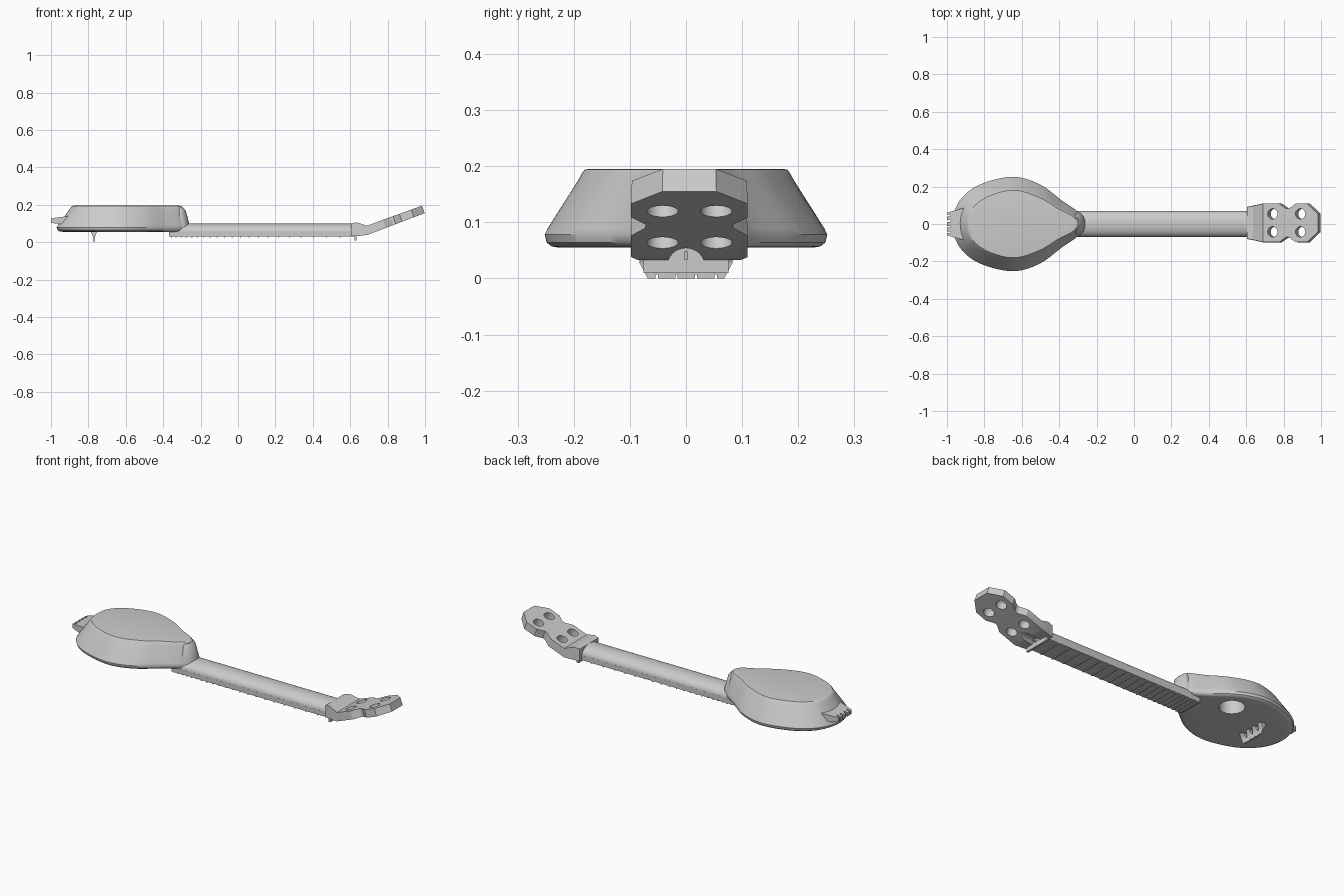
import bpy, bmesh, math
from mathutils import Vector

if "Cube" in bpy.data.objects:
    bpy.data.objects.remove(bpy.data.objects["Cube"], do_unlink=True)

grey = bpy.data.materials.new("plain grey")
grey.use_nodes = True
color = (0.6, 0.6, 0.6, 1)
grey.diffuse_color = color
grey.node_tree.nodes["Principled BSDF"].inputs["Base Color"].default_value = color


def finish(name, bm, smooth=False):
    bmesh.ops.recalc_face_normals(bm, faces=bm.faces)
    mesh = bpy.data.meshes.new(name)
    bm.to_mesh(mesh)
    bm.free()
    obj = bpy.data.objects.new(name, mesh)
    bpy.context.collection.objects.link(obj)
    mesh.materials.append(grey)
    if smooth:
        activate(obj)
        bpy.ops.object.shade_smooth_by_angle(angle=math.radians(35))
    return obj


def activate(obj):
    bpy.ops.object.select_all(action='DESELECT')
    obj.select_set(True)
    bpy.context.view_layer.objects.active = obj


def loft(name, rings, smooth=False):
    """Skin matching rings of points and cap both ends."""
    bm = bmesh.new()
    rows = [[bm.verts.new(p) for p in ring] for ring in rings]
    n = len(rows[0])
    for a, b in zip(rows, rows[1:]):
        for i in range(n):
            j = (i + 1) % n
            bm.faces.new((a[i], a[j], b[j], b[i]))
    bm.faces.new(rows[0])
    bm.faces.new(rows[-1])
    return finish(name, bm, smooth)


def box(name, x0, x1, y0, y1, z0, z1):
    return loft(name, [[(x0, y0, z), (x1, y0, z), (x1, y1, z), (x0, y1, z)] for z in (z0, z1)])


def rod(name, a, b, r, sides=32):
    """Cylinder between two points."""
    a, b = Vector(a), Vector(b)
    turn = (b - a).to_track_quat('Z', 'Y')
    ring = [turn @ Vector((r * math.cos(t), r * math.sin(t), 0))
            for t in (2 * math.pi * i / sides for i in range(sides))]
    return loft(name, [[p + end for p in ring] for end in (a, b)])


def cut(target, cutters):
    for c in cutters:
        c.hide_render = True
        mod = target.modifiers.new("cut", 'BOOLEAN')
        mod.operation = 'DIFFERENCE'
        mod.solver = 'EXACT'
        mod.object = c
        activate(target)
        bpy.ops.object.modifier_apply(modifier=mod.name)
        bpy.data.objects.remove(c, do_unlink=True)


def smooth_outline(half, steps=8):
    """Mirror a half outline and run a rounded curve through it."""
    pts = half + [(x, -y) for x, y in reversed(half) if y > 0]
    pts = [Vector(p) for p in pts]
    n, out = len(pts), []
    for i in range(n):
        p0, p1, p2, p3 = (pts[(i + k) % n] for k in (-1, 0, 1, 2))
        for s in range(steps):
            t = s / steps
            out.append(0.5 * (2 * p1 + (p2 - p0) * t + (2 * p0 - 5 * p1 + 4 * p2 - p3) * t * t
                              + (3 * p1 - p0 - 3 * p2 + p3) * t ** 3))
    return out


# Pear-shaped body, tapering to its raised back
wide = smooth_outline([(-.97, 0), (-.935, .12), (-.83, .208), (-.655, .252),
                       (-.51, .215), (-.385, .125), (-.295, .06), (-.28, 0)])
narrow = smooth_outline([(-.895, 0), (-.87, .09), (-.78, .155), (-.64, .187),
                         (-.5, .145), (-.4, .085), (-.315, .04), (-.295, 0)])
centre = Vector((-.6, 0))


def body_ring(z, t, scale):
    ring = [centre + (a.lerp(b, t) - centre) * scale for a, b in zip(wide, narrow)]
    return [(p.x, p.y, z) for p in ring]


body = loft("body", [body_ring(*r) for r in (
    (.055, 0, .90), (.057, 0, .95), (.064, 0, .985), (.078, 0, 1), (.09, .09, 1),
    (.175, .92, 1), (.188, 1, .99), (.194, 1, .965), (.195, 1, .93))])
cut(body, [rod("sound_hole_cutter", (-.55, .1, 0), (-.55, .1, .13), .065, 48)])
activate(body)
bpy.ops.object.shade_smooth_by_angle(angle=math.radians(35))


# Rounded neck
def arc(x):
    return [(x, .07 * math.cos(t), .05 + .05 * math.sin(t) ** .8)
            for t in (math.pi * i / 24 for i in range(25))]


loft("neck", [arc(-.33), arc(.63)], True)


# Heel joining neck and body
def heel_ring(z, r, reach):
    return [(-.31 + reach * math.cos(t), r * math.sin(t), z)
            for t in (2 * math.pi * i / 32 for i in range(32))]


loft("heel", [heel_ring(.055, .066, .055), heel_ring(.09, .064, .052),
              heel_ring(.17, .045, .03), heel_ring(.187, .036, .014)], True)

# Fingerboard, nut and frets spaced for the string length
box("fingerboard", -.37, .625, -.07, .07, .029, .056)
nut = box("nut", .622, .634, -.076, .076, .01, .06)
nut_x, bridge_x = .625, -.77
for n in range(1, 22):
    x = bridge_x + (nut_x - bridge_x) * 2 ** (-n / 12)
    box("fret", x - .003, x + .003, -.069, .069, .024, .031)

# Headstock lofted along its length, with a waist and clipped corners
off = .006
stations = [(.605, .086, .1, .033), (.635, .092, .106, .033), (.69, .104, .088, .038),
            (.79, .104, .12, .076), (.827, .078, .133, .09), (.843, .078, .139, .096),
            (.877, .104, .151, .109), (.94, .104, .174, .133), (.998, .048, .195, .155)]
rings = []
for x, w, top, bottom in stations:
    lean = .014 if x > .7 else 0
    rings.append([(x, off - w, bottom), (x, off + w, bottom),
                  (x - lean, off + w * .985, top), (x - lean, off - w * .985, top)])
head = loft("headstock", rings)
tilt = Vector((-math.sin(.36), 0, math.cos(.36)))
cutters = [rod("scoop_cutter", (.635, 0, .02), (.74, 0, .02), .034)]
for x, z in ((.75, .083), (.898, .138)):
    for side in (-1, 1):
        p = Vector((x, off + side * .048, z))
        cutters.append(rod("peg_hole_cutter", p - tilt * .06, p + tilt * .06, .028))
cut(head, cutters)
activate(head)
bpy.ops.object.shade_smooth_by_angle(angle=math.radians(25))
box("truss_rod", .625, .65, -.004, .004, .034, .048)

# Bridge: a slim saddle bar with flared feet and string notches
bridge = loft("bridge", [
    [(bridge_x - d, -w, z), (bridge_x + d, -w, z), (bridge_x + d, w, z), (bridge_x - d, w, z)]
    for z, d, w in ((0, .003, .068), (.028, .004, .083), (.045, .012, .083), (.057, .02, .08))])
string_y = [-.052, -.017, .018, .053]
cutters = [box("notch_cutter", bridge_x - .03, bridge_x + .03, y - .002, y + .002, -.01, .007)
           for y in string_y]
for y in (-.045, 0, .045):
    cutters.append(loft("arch_cutter", [
        [(x, y - .017, .07), (x, y + .017, .07), (x, y + .003, .026), (x, y - .003, .026)]
        for x in (bridge_x - .04, bridge_x + .04)]))
cut(bridge, cutters)

# Tailpiece with slots for the strings
tail = loft("tailpiece", [[(x, -w, lo), (x, w, lo), (x, w, hi), (x, -w, hi)]
                          for x, w, lo, hi in ((-1, .06, .103, .126), (-.975, .068, .1, .131),
                                               (-.9, .088, .09, .14))])
cut(tail, [box("slot_cutter", -1.02, -.982, y * .85 - .005, y * .85 + .005, .09, .15)
           for y in string_y])
